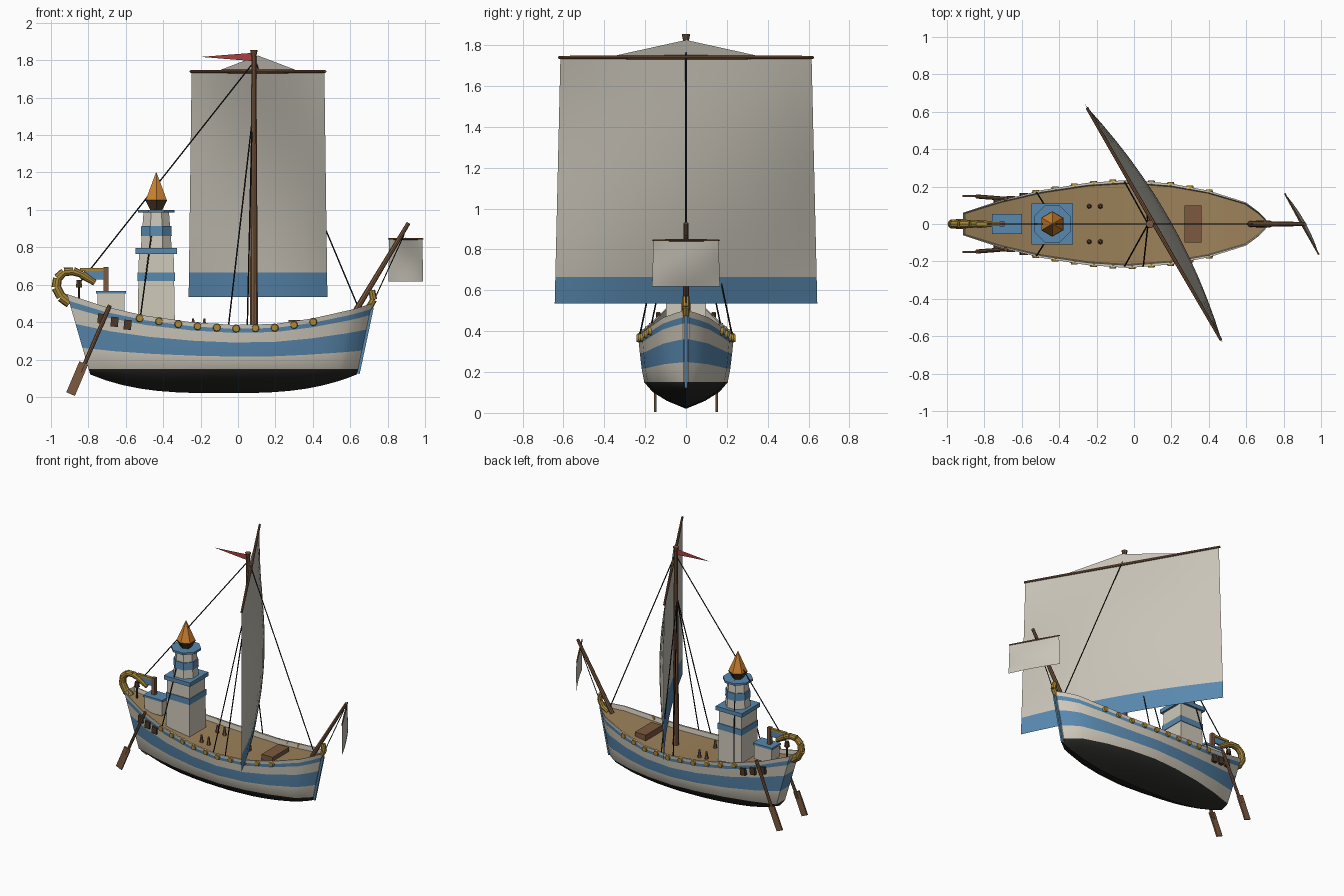
import bpy, bmesh, math
from mathutils import Vector, Matrix

if "Cube" in bpy.data.objects:
    bpy.data.objects.remove(bpy.data.objects["Cube"])


def mat(name, r, g, b):
    m = bpy.data.materials.new(name)
    m.diffuse_color = (r, g, b, 1)
    m.use_nodes = True
    m.node_tree.nodes["Principled BSDF"].inputs["Base Color"].default_value = m.diffuse_color
    return m


WHITE = mat("white_paint", .62, .58, .49)
CLOTH = mat("sail_cloth", .58, .55, .48)
BLUE = mat("blue_paint", .10, .25, .43)
BLACK = mat("black_tar", .02, .02, .018)
DECK = mat("deck_wood", .33, .22, .10)
WOOD = mat("brown_wood", .20, .10, .05)
GOLD = mat("gold", .40, .25, .04)
ROPE = mat("rope", .012, .012, .012)
ORANGE = mat("flame_orange", .60, .22, .03)
DARK = mat("dark_wood", .07, .04, .02)
RED = mat("red_cloth", .40, .05, .05)


def finish(name, bm, mats, smooth=False):
    bmesh.ops.recalc_face_normals(bm, faces=bm.faces)
    me = bpy.data.meshes.new(name)
    bm.to_mesh(me)
    bm.free()
    for m in mats:
        me.materials.append(m)
    ob = bpy.data.objects.new(name, me)
    bpy.context.collection.objects.link(ob)
    if smooth:
        bpy.ops.object.select_all(action='DESELECT')
        ob.select_set(True)
        bpy.context.view_layer.objects.active = ob
        bpy.ops.object.shade_smooth_by_angle(angle=math.radians(35))
    return ob


def rods(name, segs, m, sides=8, smooth=True):
    """Tapered cylinders: each seg is (start, end, radius1, radius2)."""
    bm = bmesh.new()
    for a, b, r1, r2 in segs:
        a, b = Vector(a), Vector(b)
        d = b - a
        M = Matrix.Translation((a + b) / 2) @ d.to_track_quat('Z', 'Y').to_matrix().to_4x4()
        bmesh.ops.create_cone(bm, cap_ends=True, segments=sides, radius1=r1, radius2=r2,
                              depth=d.length, matrix=M)
    return finish(name, bm, [m], smooth)


def boxes(name, items, m):
    """Boxes: each item is (centre, size, tilt about y)."""
    bm = bmesh.new()
    for c, s, tilt in items:
        M = Matrix.Translation(c) @ Matrix.Rotation(tilt, 4, 'Y') @ Matrix.Diagonal((*s, 1))
        bmesh.ops.create_cube(bm, size=1, matrix=M)
    return finish(name, bm, [m])


def prism(name, x, z0, z1, r0, r1, sides, m, turn=0.0):
    bm = bmesh.new()
    M = Matrix.Translation((x, 0, (z0 + z1) / 2)) @ Matrix.Rotation(turn, 4, 'Z')
    bmesh.ops.create_cone(bm, cap_ends=True, segments=sides, radius1=r0, radius2=r1,
                          depth=z1 - z0, matrix=M)
    return finish(name, bm, [m])


# Hull stations: x, half width, sheer height
ST = [(-.915, .06, .55), (-.72, .125, .485), (-.5, .18, .435), (-.25, .22, .40), (-.03, .235, .385),
      (.2, .216, .39), (.4, .178, .42), (.6, .115, .465), (.67, .062, .485), (.715, .014, .50)]


def station(x):
    for a, b in zip(ST, ST[1:]):
        if x <= b[0]:
            t = (x - a[0]) / (b[0] - a[0])
            return [p + (q - p) * t for p, q in zip(a, b)]
    return ST[-1]


WL = .15
bm = bmesh.new()
rings = []
xs = []
for a, b in zip(ST, ST[1:]):
    xs += [a[0], (a[0] + b[0]) / 2]
for x in xs + [ST[-1][0]]:
    _, w, sh = station(x)
    xb = -.79 + (x + .915) / 1.63 * 1.425
    zk = .02 + .1 * abs((xb + .078) / .712) ** 3
    pts = [(0, zk), (.4 * w, zk + .3 * (WL - zk)), (.7 * w, zk + .64 * (WL - zk)), (.87 * w, WL)]
    pts += [(w * (.87 + .13 * f ** .7), WL + f * (sh - WL)) for f in (.28, .6, .82, .91, 1)]
    pts += [(w * .94, sh), (w * .92, sh - .035)]
    half = [(xb + (x - xb) * max(0, (z - .12) / (sh - .12)), y, z) for y, z in pts]
    ring = [(px, -y, z) for px, y, z in reversed(half[1:])] + half
    rings.append([bm.verts.new(p) for p in ring])
# band order from gunwale down: deck bulwark, rim, then stripes
side = [0, 0, 0, 1, 0, 1, 0, 2, 2, 2]
bands = side + side[::-1]
n = len(bands)
for A, B in zip(rings, rings[1:]):
    for k in range(n):
        bm.faces.new((A[k], A[k + 1], B[k + 1], B[k])).material_index = bands[k]
    bm.faces.new((A[n], A[0], B[0], B[n])).material_index = 3
for R in (rings[0], rings[-1]):
    for k in range(2, n // 2):
        q = [R[k], R[k + 1], R[n - 1 - k], R[n - k]]
        if q[1] is q[2]:
            q.pop(2)
        bm.faces.new(q).material_index = bands[k]
finish("hull", bm, [WHITE, BLUE, BLACK, DECK], True)
boxes("stem_post", [((.68, 0, .30), (.016, .014, .36), .21)], BLUE)

# Gold discs, oar ports and steering oars on both sides
discs, ports, shafts, blades = [], [], [], []
for s in (-1, 1):
    for i in range(10):
        x = -.525 + .103 * i
        _, w, sh = station(x)
        discs.append(((x, s * (w - .012), sh - .02), (x, s * (w + .008), sh - .02), .023, .018))
    for x in (-.73, -.66, -.59):
        _, w, sh = station(x)
        ports.append(((x, s * w * .98, sh - .07), (.04, .025, .052), .1))
    shafts.append(((-.685, s * .135, .49), (-.84, s * .147, .13), .011, .011))
    blades.append(((-.86, s * .15, .098), (.05, .012, .18), .40))
rods("hull_discs", discs, GOLD, 10)
boxes("oar_ports", ports, DARK)
rods("steering_oar_shafts", shafts, WOOD)
boxes("steering_oar_blades", blades, WOOD)

# Lighthouse tower
T = -.437
sq, oc, q = math.sqrt(2), 1 / math.cos(math.pi / 8), math.pi / 4
prism("tower_base", T, .37, .77, .1 * sq, .093 * sq, 4, WHITE, q)
prism("tower_base_band", T, .62, .665, .1 * sq, .1 * sq, 4, BLUE, q)
prism("tower_ledge", T, .765, .795, .11 * sq, .11 * sq, 4, BLUE, q)
prism("tower_upper", T, .79, .99, .083 * oc, .068 * oc, 8, WHITE, q / 2)
prism("tower_upper_band", T, .86, .915, .083 * oc, .08 * oc, 8, BLUE, q / 2)
prism("tower_gallery", T, .985, 1.0, .098 * oc, .098 * oc, 8, BLUE, q / 2)
prism("fire_bowl", T, 1.0, 1.052, .038, .068, 6, DARK)
prism("flame_lower", T, 1.05, 1.13, .066, .032, 6, ORANGE)
prism("flame_tip", T, 1.13, 1.2, .032, .002, 6, ORANGE)

# Stern cabin, carved tail and its support
boxes("stern_cabin", [((-.68, 0, .5), (.145, .095, .11), 0)], WHITE)
boxes("stern_cabin_roof", [((-.68, 0, .56), (.16, .108, .015), 0)], BLUE)
tail = [(-.90, .50), (-.945, .535), (-.972, .585), (-.965, .635), (-.93, .668), (-.88, .672),
        (-.835, .655), (-.765, .61)]
rods("carved_tail", [((a[0], 0, a[1]), (b[0], 0, b[1]), .026 - .0005 * i, .028 - .002 * i)
                     for i, (a, b) in enumerate(zip(tail, tail[1:]))], GOLD, 10)
boxes("stern_post", [((-.705, 0, .63), (.026, .026, .13), 0)], WOOD)
boxes("stern_beam", [((-.77, 0, .682), (.15, .022, .016), 0)], GOLD)
boxes("stern_panel", [((-.765, 0, .65), (.1, .012, .045), 0)], BLUE)
rods("stay_block", [((-.85, 0, .5), (-.85, 0, .59), .007, .007),
                    ((-.85, 0, .585), (-.85, 0, .625), .02, .014)], DARK, 6)

# Bow ornament
bow = [(.655, .45), (.70, .475), (.725, .52), (.715, .57)]
rods("bow_ornament", [((a[0], 0, a[1]), (b[0], 0, b[1]), .019, .018)
                      for a, b in zip(bow, bow[1:])], GOLD)

# Deck fittings
boxes("deck_hatch", [((.315, 0, .38), (.092, .2, .06), 0)], WOOD)
rods("deck_pegs", [((x, y, .355), (x, y, .42), .015, .006)
                   for x in (-.24, -.18) for y in (-.095, .095)], WOOD, 6)

# Spars
MX = .085
rods("mast", [((MX, 0, .34), (MX, 0, 1.82), .023, .014), ((MX, 0, 1.815), (MX, 0, 1.855), .013, .021)], WOOD, 10)
rods("bowsprit", [((.62, 0, .445), (.912, 0, .93), .016, .011)], WOOD)
yard_dir = Vector((.5, -.866, 0))
bow_dir = Vector((.487, -.873, 0))
C1, C2 = Vector((.107, 0, 0)), Vector((.897, 0, 0))


def yard(name, c, d, half, z, r):
    o = Vector((0, 0, z))
    rods(name, [(c + o, c + o + d * half * s, r, r * .7) for s in (-1, 1)], WOOD)


yard("main_yard", C1, yard_dir, .718, 1.74, .011)
yard("bow_yard", C2, bow_dir, .187, .845, .006)


def sail(name, c, d, half0, half1, z0, z1, belly, split=None):
    """Bellied sail; rows below height split are blue."""
    bm = bmesh.new()
    nrm = Vector((-d.y, d.x, 0))
    zs = [z0 + (z1 - z0) * i / 10 for i in range(11)]
    if split:
        zs[1] = split
    rows = []
    for z in zs:
        v = (z - z0) / (z1 - z0)
        h = half0 + (half1 - half0) * v
        row = []
        for j in range(13):
            u = j / 6 - 1
            p = c + d * h * u + nrm * belly * (1 - u * u) * math.sin(math.pi * (.12 + .88 * v))
            row.append(bm.verts.new((p.x, p.y, z)))
        rows.append(row)
    for i in range(10):
        for j in range(12):
            f = bm.faces.new((rows[i][j], rows[i][j + 1], rows[i + 1][j + 1], rows[i + 1][j]))
            f.material_index = int(bool(split) and i == 0)
    finish(name, bm, [CLOTH, BLUE], True)


sail("main_sail", C1, yard_dir, .742, .71, .535, 1.735, .085, .665)
sail("bow_sail", C2, bow_dir, .19, .183, .618, .842, .02)


def triangle(name, pts, m):
    bm = bmesh.new()
    bm.faces.new([bm.verts.new(p) for p in pts])
    finish(name, bm, [m])


triangle("top_sail", [C1 + yard_dir * s + Vector((0, 0, z))
                      for s, z in ((-.43, 1.743), (.43, 1.743), (0, 1.825))], CLOTH)
triangle("pennant", [(MX, 0, 1.795), (MX, 0, 1.84), (-.2, 0, 1.818)], RED)

# Rigging
R = .004
lines = [((MX, 0, 1.79), (-.85, 0, .605), R, R), ((MX, 0, 1.81), (.64, 0, .485), R, R),
         ((.72, 0, .5), (.89, 0, .87), .003, .003)]
for s in (-1, 1):
    for x in (-.05, .05):
        lines.append(((MX - .01, 0, 1.47), (x, s * .225, .385), R, R))
    lines.append(((-.445, s * .05, 1.0), (-.52, s * .168, .44), R, R))
rods("rigging", lines, ROPE, 5)
